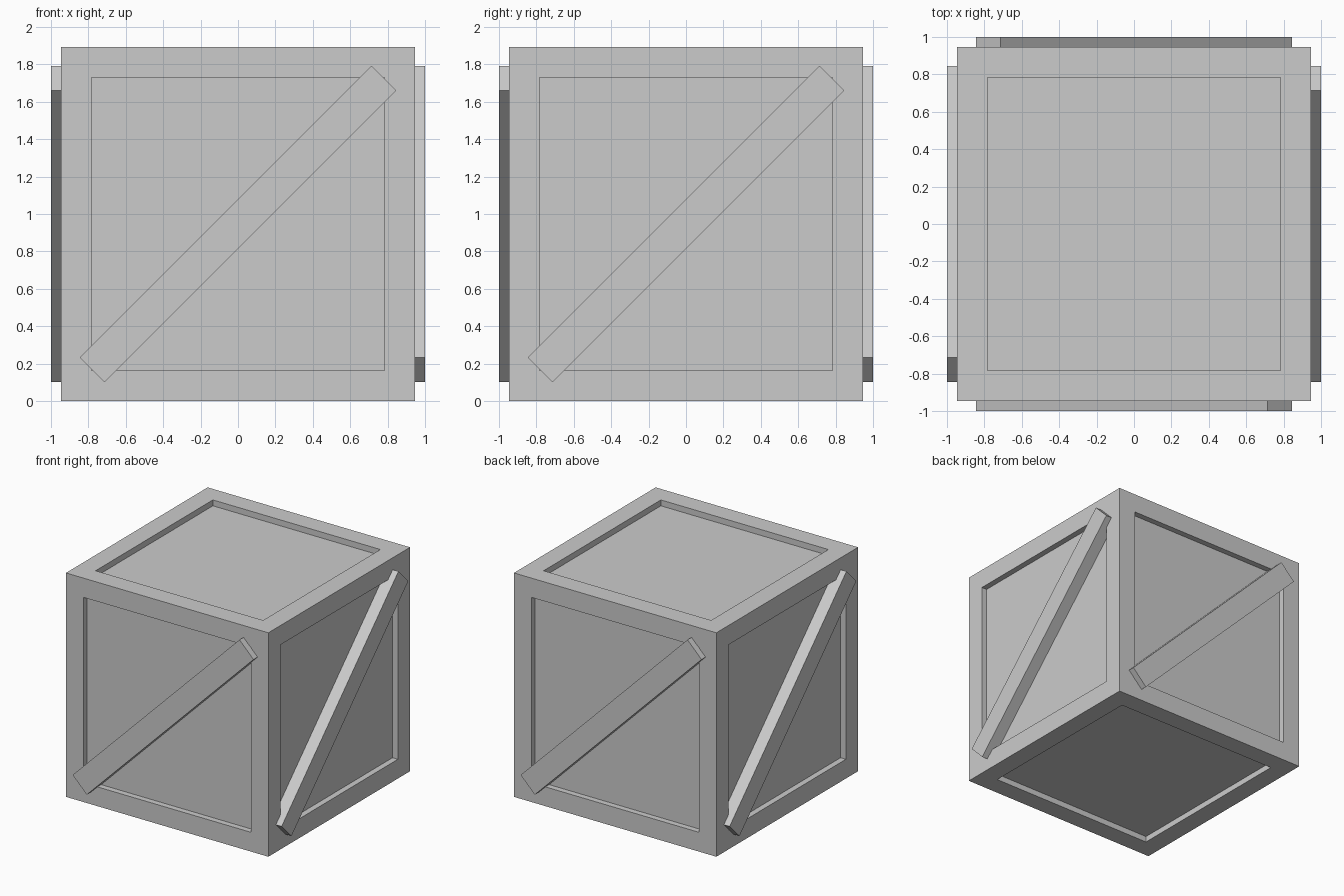
import bpy, bmesh
from math import pi
from mathutils import Matrix

if "Cube" in bpy.data.objects:
    bpy.data.objects.remove(bpy.data.objects["Cube"])

SIDE = 1.892      # crate cube edge
H = SIDE / 2
RIM = 0.163       # frame width around each panel
RECESS = 0.05     # panel depth below the frame
LENGTH, WIDTH = 2.205, 0.186   # diagonal plank


def add_object(name, bm):
    bmesh.ops.recalc_face_normals(bm, faces=bm.faces)
    mesh = bpy.data.meshes.new(name)
    bm.to_mesh(mesh)
    bm.free()
    obj = bpy.data.objects.new(name, mesh)
    bpy.context.collection.objects.link(obj)
    return obj


# Crate body: cube with a recessed panel in all six faces
bm = bmesh.new()
bmesh.ops.create_cube(bm, size=SIDE, matrix=Matrix.Translation((0, 0, H)))
panels = list(bm.faces)
bmesh.ops.inset_individual(bm, faces=panels, thickness=RIM, use_even_offset=True)
for panel in panels:
    normal = panel.normal.copy()
    wall = bmesh.ops.extrude_discrete_faces(bm, faces=[panel])["faces"][0]
    bmesh.ops.translate(bm, verts=wall.verts, vec=-normal * RECESS)
add_object("crate_body", bm)

# Diagonal planks: one per upright side, from the panel out to the widest point
inner, outer = H - RECESS, 1.0
for i, side in enumerate(("front", "right", "back", "left")):
    bm = bmesh.new()
    place = (Matrix.Translation((0, 0, H))
             @ Matrix.Rotation(i * pi / 2, 4, 'Z')
             @ Matrix.Translation((0, -(inner + outer) / 2, 0))
             @ Matrix.Rotation(-pi / 4, 4, 'Y')
             @ Matrix.Diagonal((LENGTH, outer - inner, WIDTH, 1)))
    bmesh.ops.create_cube(bm, size=1, matrix=place)
    add_object(side + "_diagonal_plank", bm)
